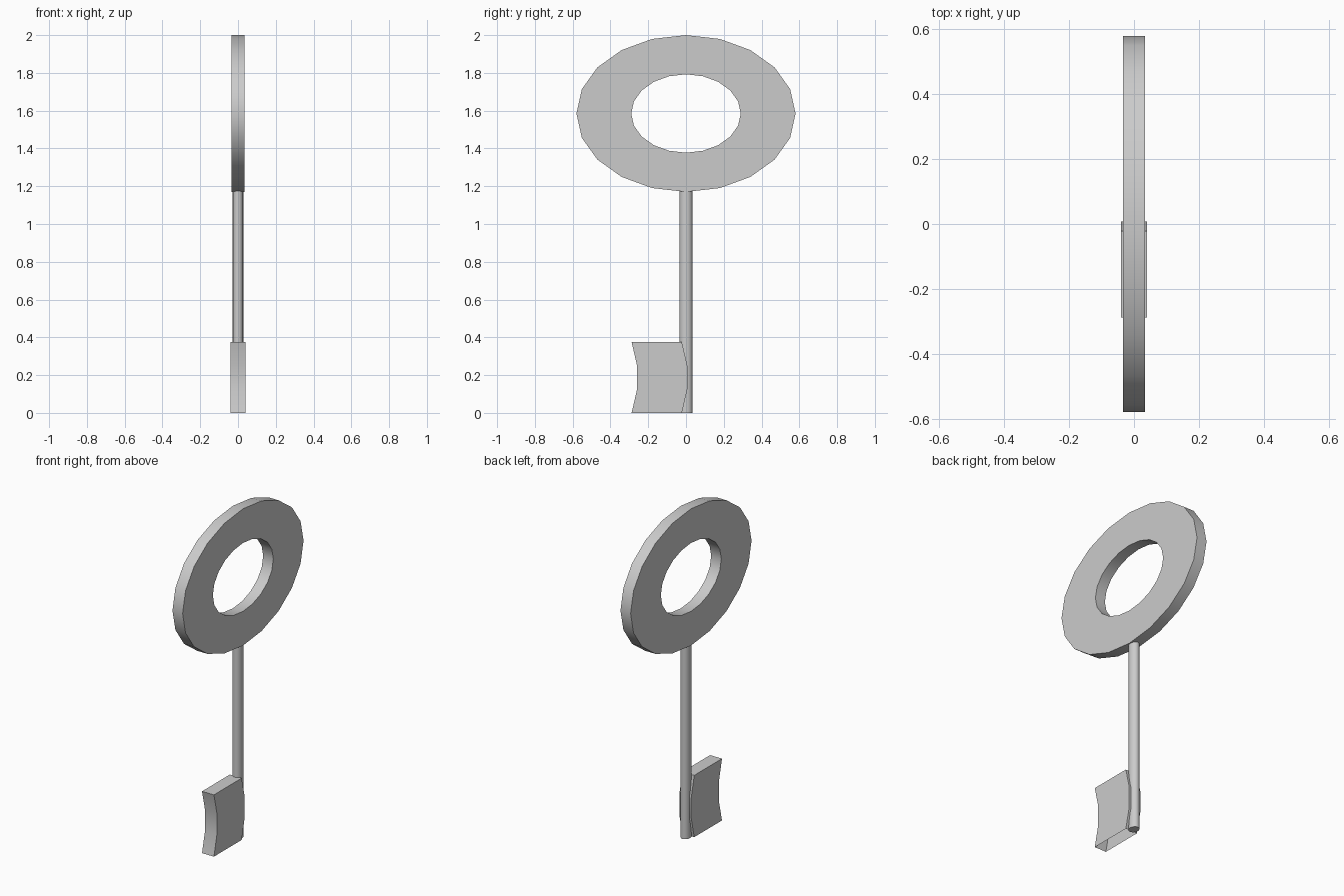
import bpy, bmesh
from math import sin, cos, pi

if "Cube" in bpy.data.objects:
    bpy.data.objects.remove(bpy.data.objects["Cube"])


def make_object(name, verts, faces):
    mesh = bpy.data.meshes.new(name)
    bm = bmesh.new()
    vs = [bm.verts.new(v) for v in verts]
    for f in faces:
        bm.faces.new([vs[i] for i in f])
    bmesh.ops.recalc_face_normals(bm, faces=bm.faces)
    bm.to_mesh(mesh)
    bm.free()
    obj = bpy.data.objects.new(name, mesh)
    bpy.context.collection.objects.link(obj)
    return obj


def smooth_sides(obj, angle):
    bpy.ops.object.select_all(action='DESELECT')
    obj.select_set(True)
    bpy.context.view_layer.objects.active = obj
    bpy.ops.object.shade_smooth_by_angle(angle=angle)


# Oval handle ring: rectangular section swept round a 20-sided ellipse
N = 20
section = [(-0.034, 1.0), (0.034, 1.0), (0.034, 0.5), (-0.034, 0.5)]
verts = [(x, 0.58 * k * sin(2 * pi * i / N), 1.585 + 0.415 * k * cos(2 * pi * i / N))
         for i in range(N) for x, k in section]
faces = [(4 * i + j, 4 * i + (j + 1) % 4,
          4 * ((i + 1) % N) + (j + 1) % 4, 4 * ((i + 1) % N) + j)
         for i in range(N) for j in range(4)]
ring = make_object("handle_ring", verts, faces)
smooth_sides(ring, pi / 6)

# Slightly oval shaft
S = 16
verts = [(0.028 * cos(2 * pi * i / S), 0.034 * sin(2 * pi * i / S), z)
         for z in (0.0, 1.18) for i in range(S)]
faces = [(i, (i + 1) % S, S + (i + 1) % S, S + i) for i in range(S)]
faces += [tuple(range(S)), tuple(range(S, 2 * S))]
shaft = make_object("shaft", verts, faces)
smooth_sides(shaft, pi / 6)

# Bit blade: both ends bow the same way, underside left open
curve = [(-0.022, 0.0), (0.007, 0.125), (0.007, 0.25), (-0.022, 0.375)]
profile = curve + [(y - 0.266, z) for y, z in reversed(curve)]
P = len(profile)
verts = [(x, y, z) for x in (-0.04, 0.04) for y, z in profile]
faces = [(i, i + 1, P + i + 1, P + i) for i in range(P - 1)]
faces += [tuple(range(P)), tuple(range(P, 2 * P))]
blade = make_object("bit_blade", verts, faces)
smooth_sides(blade, pi / 6)
